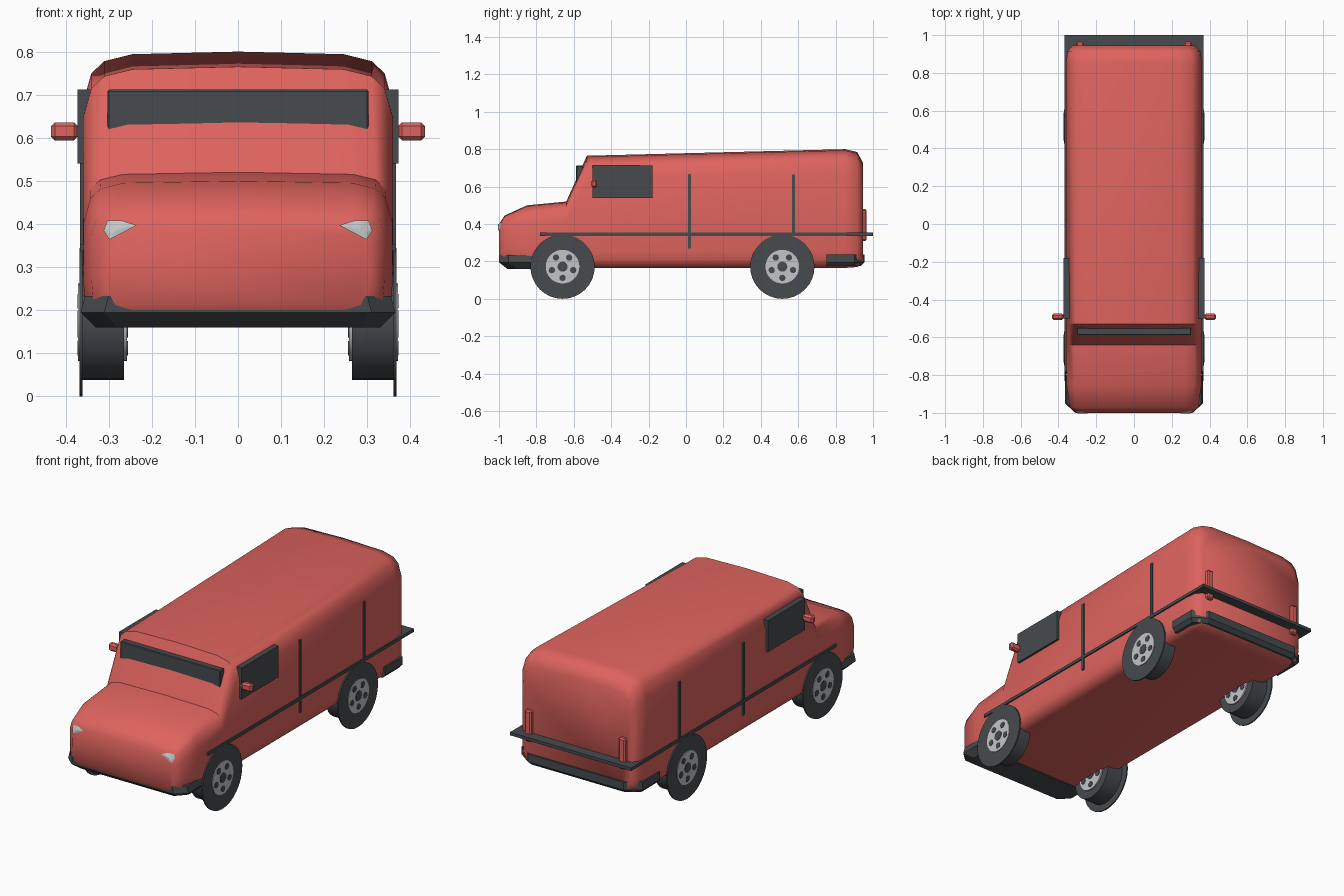
import bpy, bmesh, math
from mathutils import Matrix, Vector

cube = bpy.data.objects.get("Cube")
if cube:
    bpy.data.objects.remove(cube, do_unlink=True)


def material(name, rgb):
    m = bpy.data.materials.new(name)
    m.use_nodes = True
    m.diffuse_color = (*rgb, 1)
    m.node_tree.nodes["Principled BSDF"].inputs["Base Color"].default_value = (*rgb, 1)
    return m


RED = material("red paint", (0.73, 0.125, 0.11))
DARK = material("dark grey", (0.062, 0.07, 0.077))
SILVER = material("light silver", (0.55, 0.56, 0.57))


def finish(name, bm, mat, angle=None):
    bmesh.ops.recalc_face_normals(bm, faces=bm.faces[:])
    mesh = bpy.data.meshes.new(name)
    bm.to_mesh(mesh)
    bm.free()
    mesh.materials.append(mat)
    ob = bpy.data.objects.new(name, mesh)
    bpy.context.collection.objects.link(ob)
    if angle:
        bpy.ops.object.select_all(action='DESELECT')
        ob.select_set(True)
        bpy.context.view_layer.objects.active = ob
        bpy.ops.object.shade_smooth_by_angle(angle=math.radians(angle))
    return ob


def loft(name, rings, mat, angle=None):
    bm = bmesh.new()
    loops = [[bm.verts.new(p) for p in ring] for ring in rings]
    for a, b in zip(loops, loops[1:]):
        for i in range(len(a)):
            j = (i + 1) % len(a)
            bm.faces.new((a[i], a[j], b[j], b[i]))
    bm.faces.new(loops[0])
    bm.faces.new(loops[-1])
    return finish(name, bm, mat, angle)


def box(name, x, y, z, mat, bevel=0):
    bm = bmesh.new()
    size = [r[1] - r[0] for r in (x, y, z)]
    mid = [(r[0] + r[1]) / 2 for r in (x, y, z)]
    bmesh.ops.create_cube(bm, size=1, matrix=Matrix.Translation(mid) @ Matrix.Diagonal((*size, 1)))
    if bevel:
        bmesh.ops.bevel(bm, geom=bm.edges[:], offset=bevel, segments=1, affect='EDGES')
    return finish(name, bm, mat)


def disc(name, x0, x1, y, z, r, mat, sides=32):
    """Cylinder along x between x0 and x1."""
    bm = bmesh.new()
    turn = Matrix.Translation(((x0 + x1) / 2, y, z)) @ Matrix.Rotation(math.pi / 2, 4, 'Y')
    bmesh.ops.create_cone(bm, cap_ends=True, segments=sides, radius1=r, radius2=r,
                          depth=abs(x1 - x0), matrix=turn)
    return finish(name, bm, mat, 35)


# Body shell: rounded sections along the length
def section(y, w, b, t, k):
    half = [(w - .06, b), (w - .02, b + .012), (w - .004, b + .045), (w, b + .09)]
    half += [(w - dx * k, t - dz * k) for dx, dz in
             ((0, .12), (.02, .05), (.05, .022), (.115, .006))]
    pts = half + [(0, t)] + [(-x, z) for x, z in reversed(half)]
    return [(x, y, z) for x, z in pts]


body = loft("body", [section(*s) for s in (
    (-1, .305, .20, .40, .5), (-.97, .34, .18, .445, .6), (-.85, .358, .165, .50, .8),
    (-.64, .36, .165, .52, .8), (-.53, .36, .165, .765, 1), (.85, .36, .165, .80, 1),
    (.915, .352, .17, .785, 1), (.945, .325, .19, .73, 1))], RED, 50)


# Bumpers: chamfered slabs wrapping the corners
def outline(start, bend, end, w, corner, z):
    return [(w, start, z), (w, bend, z), (corner, end, z),
            (-corner, end, z), (-w, bend, z), (-w, start, z)]


loft("front_bumper", [outline(-.8, -.90, -.955, .33, .28, .16),
                      outline(-.8, -.95, -1, .365, .31, .195),
                      outline(-.8, -.95, -1, .355, .30, .233)], DARK)
loft("rear_bumper", [outline(.75, .89, .935, .35, .28, .175),
                     outline(.75, .9, .955, .367, .29, .195),
                     outline(.75, .9, .955, .367, .29, .238)], DARK)

# Belt line with rear shelf, and windscreen
box("belt_and_rear_shelf", (-.367, .367), (-.78, 1), (.337, .354), DARK)
box("windscreen", (-.303, .303), (-.588, -.55), (.615, .712), DARK, .004)

for side, s in (("left", 1), ("right", -1)):
    def span(a, b):
        return sorted((s * a, s * b))

    # Side glass and upright trim strips
    box(side + "_window", span(.33, .372), (-.5, -.18), (.54, .712), DARK)
    box(side + "_front_strip", span(.35, .367), (.012, .027), (.27, .665), DARK)
    box(side + "_rear_strip", span(.35, .367), (.567, .582), (.34, .665), DARK)

    # Door mirror and tail light
    box(side + "_mirror_arm", span(.34, .39), (-.5, -.48), (.603, .627), RED, .004)
    box(side + "_mirror", span(.372, .434), (-.507, -.475), (.594, .636), RED, .009)
    box(side + "_tail_light", span(.265, .305), (.925, .965), (.31, .48), RED, .007)

    # Headlight: thin plate laid on the nose
    bm = bmesh.new()
    bm.faces.new([bm.verts.new((s * x, -1.2, z)) for x, z in
                  ((.235, .397), (.27, .408), (.303, .408), (.312, .385), (.298, .364))])
    bmesh.ops.triangulate(bm, faces=bm.faces[:])
    bmesh.ops.subdivide_edges(bm, edges=bm.edges[:], cuts=5, use_grid_fill=True)
    for v in bm.verts:
        hit, point, normal, _ = body.ray_cast(v.co, Vector((0, 1, 0)))
        if hit:
            v.co = point + Vector((0, -.004, 0))
    finish(side + "_headlight", bm, SILVER)

    # Wheels: wide inner tyre, thin outer disc, hub with holes on both faces
    for end, y in (("front", -.66), ("rear", .515)):
        n = side + "_" + end
        z = .172
        disc(n + "_tyre", s * .265, s * .364, y, z, .134, DARK)
        disc(n + "_wheel_disc", s * .361, s * .368, y, z, .172, DARK)
        disc(n + "_hub", s * .257, s * .371, y, z, .09, SILVER)
        for face, x in (("outer", .371), ("inner", .257)):
            x0, x1 = s * (x - .002), s * (x + .002)
            disc(n + "_" + face + "_cap", x0, x1, y, z, .027, DARK, 16)
            for i in range(5):
                a = math.pi / 2 + math.tau * (i + .5) / 5
                disc(n + "_" + face + "_hole", x0, x1, y + .06 * math.cos(a),
                     z + .06 * math.sin(a), .017, DARK, 12)
